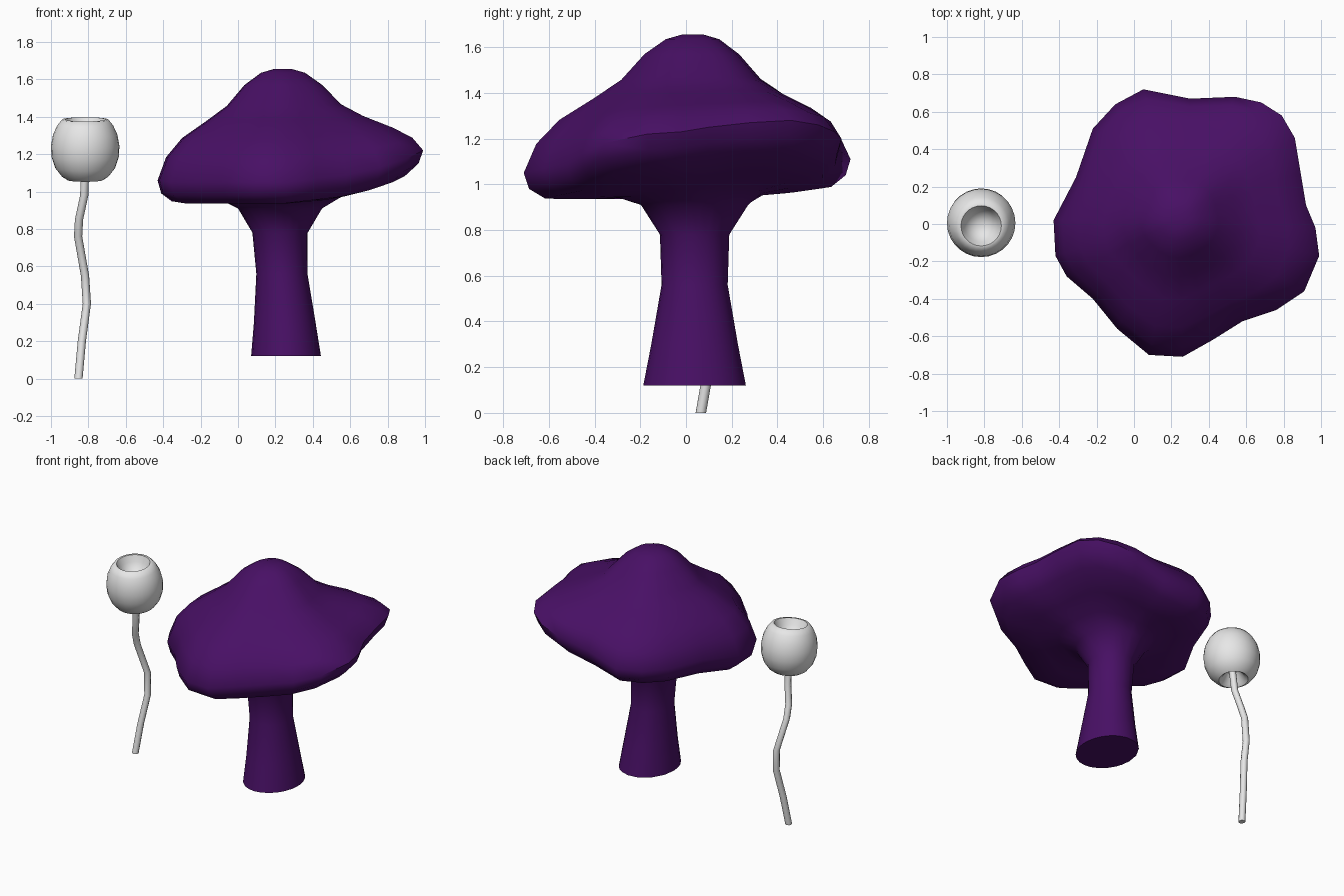
import bpy
import bmesh
import math
from mathutils import Vector, Matrix

default = bpy.data.objects.get("Cube")
if default:
    bpy.data.objects.remove(default, do_unlink=True)


def make_material(name, colour):
    mat = bpy.data.materials.new(name)
    mat.use_nodes = True
    mat.diffuse_color = (*colour, 1)
    mat.node_tree.nodes["Principled BSDF"].inputs["Base Color"].default_value = (*colour, 1)
    return mat


def loft(name, rings, material, angle):
    """Skin a stack of closed rings, close both ends and shade it."""
    bm = bmesh.new()
    loops = [[bm.verts.new(p) for p in ring] for ring in rings]
    for low, high in zip(loops, loops[1:]):
        count = len(low)
        for i in range(count):
            j = (i + 1) % count
            bm.faces.new((low[i], low[j], high[j], high[i]))
    bm.faces.new(loops[0])
    bm.faces.new(loops[-1])
    bmesh.ops.recalc_face_normals(bm, faces=bm.faces)
    mesh = bpy.data.meshes.new(name)
    bm.to_mesh(mesh)
    bm.free()
    mesh.materials.append(material)
    obj = bpy.data.objects.new(name, mesh)
    bpy.context.collection.objects.link(obj)
    bpy.ops.object.select_all(action="DESELECT")
    bpy.context.view_layer.objects.active = obj
    obj.select_set(True)
    bpy.ops.object.shade_smooth_by_angle(angle=math.radians(angle))
    return obj


def circle(centre, rx, ry, sides):
    """Horizontal ring of points."""
    steps = [math.tau * i / sides for i in range(sides)]
    return [Vector(centre) + Vector((rx * math.cos(a), ry * math.sin(a), 0)) for a in steps]


purple = make_material("deep purple", (0.065, 0.005, 0.13))
white = make_material("off white", (0.8, 0.8, 0.8))

# Mushroom: wavy rim given as x, y and height, running counter-clockwise
rim = [
    (0.99, -0.17, 1.22), (0.97, -0.02, 1.23), (0.92, 0.1, 1.25), (0.89, 0.28, 1.27),
    (0.86, 0.46, 1.28), (0.79, 0.58, 1.26), (0.68, 0.65, 1.23), (0.54, 0.68, 1.2),
    (0.3, 0.67, 1.15), (0.05, 0.72, 1.11), (-0.1, 0.64, 1.1), (-0.22, 0.51, 1.1),
    (-0.31, 0.25, 1.09), (-0.43, 0.02, 1.06), (-0.42, -0.17, 1.06), (-0.36, -0.28, 1.05),
    (-0.22, -0.4, 1.05), (-0.09, -0.56, 1.05), (0.08, -0.7, 1.05), (0.26, -0.71, 1.05),
    (0.42, -0.62, 1.07), (0.58, -0.52, 1.09), (0.76, -0.46, 1.13), (0.91, -0.36, 1.18),
]
# Cap section: fraction of the rim radius, height, how far it follows the rim
cap_profile = [
    (0.07, 1.655, 0), (0.17, 1.635, 0), (0.3, 1.57, 0), (0.44, 1.46, 0.05),
    (0.6, 1.385, 0.15), (0.8, 1.3, 0.35), (0.93, 1.21, 0.65), (1, 1.1, 1),
    (0.97, 1.03, 1), (0.88, 0.98, 0.85), (0.65, 0.96, 0.5), (0.45, 0.95, 0.2),
]
# Stem section: centre x, radius in x, radius in y, height
stem_profile = [
    (0.225, 0.225, 0.235, 0.91), (0.225, 0.148, 0.152, 0.78),
    (0.235, 0.137, 0.145, 0.56), (0.25, 0.165, 0.19, 0.3), (0.257, 0.187, 0.225, 0.12),
]
centre = Vector((0.24, 0.03, 0))
mean_radius = 0.69
mean_rim = 1.1

spokes = []
for x, y, z in rim:
    offset = Vector((x, y, 0)) - centre
    spokes.append((offset.normalized(), offset.length, z - mean_rim))

rings = []
for t, height, follow in cap_profile:
    ring = []
    for direction, radius, lift in spokes:
        r = t * (mean_radius + (radius - mean_radius) * t)
        ring.append(centre + direction * r + Vector((0, 0, height + lift * follow)))
    rings.append(ring)
for cx, rx, ry, height in stem_profile:
    rings.append([Vector((cx + d.x * rx, 0.038 + d.y * ry, height)) for d, _, _ in spokes])
loft("mushroom_cap_and_stem", rings, purple, 50)

# Bead head: rounded shell with a hollow at the top and bottom, tipped forward
bead_profile = [
    (0.02, 0.05), (0.06, 0.065), (0.09, 0.11), (0.108, 0.152), (0.125, 0.15),
    (0.15, 0.118), (0.172, 0.07), (0.183, 0.01), (0.18, -0.05), (0.16, -0.11),
    (0.125, -0.155), (0.095, -0.174), (0.075, -0.16), (0.045, -0.11), (0.015, -0.09),
]
place = Matrix.Translation((-0.817, 0.006, 1.235)) @ Matrix.Rotation(math.radians(6), 4, "X")
loft("bead_head",
     [[place @ p for p in circle((0, 0, z), r, r, 28)] for r, z in bead_profile], white, 50)

# Thin crooked stalk holding the bead
stalk_path = [
    (-0.853, 0.065, 0), (-0.835, 0.1, 0.2), (-0.808, 0.14, 0.4), (-0.818, 0.15, 0.55),
    (-0.855, 0.09, 0.76), (-0.85, 0.06, 0.85), (-0.822, 0.03, 0.98), (-0.817, 0.01, 1.15),
]
loft("bead_stalk", [circle(p, 0.022, 0.023, 8) for p in stalk_path], white, 60)
